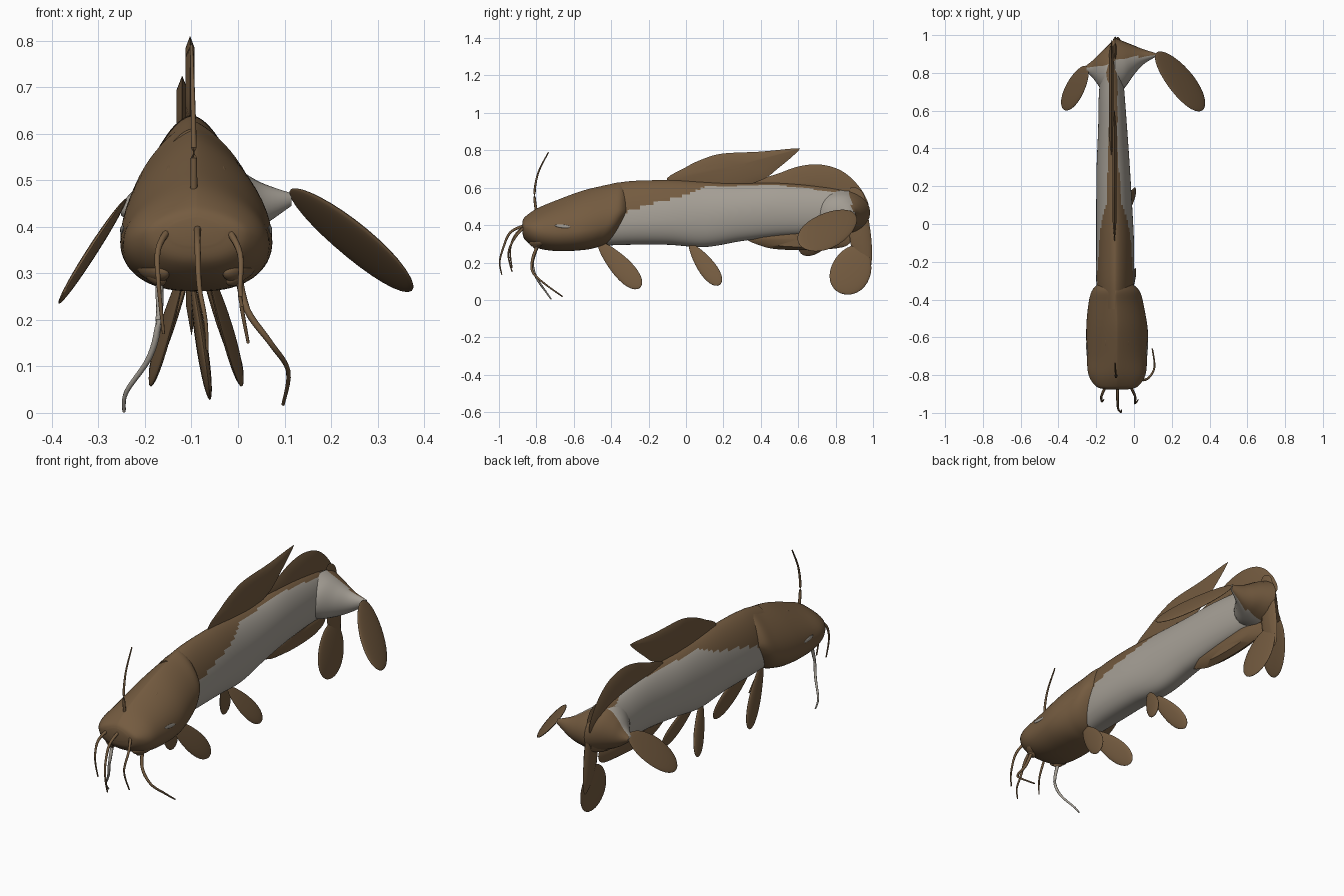
import bpy, bmesh, math
from mathutils import Vector

if "Cube" in bpy.data.objects:
    bpy.data.objects.remove(bpy.data.objects["Cube"])


def material(name, rgb):
    m = bpy.data.materials.new(name)
    m.diffuse_color = (*rgb, 1)
    m.use_nodes = True
    m.node_tree.nodes["Principled BSDF"].inputs["Base Color"].default_value = m.diffuse_color
    return m


BROWN = material("brown skin", (0.175, 0.105, 0.051))
GREY = material("pale grey skin", (0.38, 0.35, 0.305))


def finish(name, bm, rule=None, mats=(BROWN, GREY), angle=50):
    bmesh.ops.recalc_face_normals(bm, faces=bm.faces)
    bm.normal_update()
    if rule:
        for f in bm.faces:
            f.material_index = 1 if rule(f) else 0
    me = bpy.data.meshes.new(name)
    bm.to_mesh(me)
    bm.free()
    ob = bpy.data.objects.new(name, me)
    bpy.context.collection.objects.link(ob)
    for m in mats:
        me.materials.append(m)
    bpy.ops.object.select_all(action='DESELECT')
    ob.select_set(True)
    bpy.context.view_layer.objects.active = ob
    bpy.ops.object.shade_smooth_by_angle(angle=math.radians(angle))
    return ob


def smooth(points, steps, closed=False):
    """Catmull-Rom through points of any size."""
    n, out = len(points), []
    for i in range(n if closed else n - 1):
        p = [points[(i + k) % n] if closed else points[min(max(i + k, 0), n - 1)]
             for k in (-1, 0, 1, 2)]
        for s in range(steps):
            t = s / steps
            out.append([0.5 * (2 * b + (c - a) * t + (2 * a - 5 * b + 4 * c - d) * t * t
                               + (3 * b - a - 3 * c + d) * t ** 3) for a, b, c, d in zip(*p)])
    if not closed:
        out.append(list(points[-1]))
    return out


def skin(bm, loops):
    """Quads between successive closed loops, capped at both ends."""
    n = len(loops[0])
    for a, b in zip(loops, loops[1:]):
        for k in range(n):
            bm.faces.new((a[k], a[(k + 1) % n], b[(k + 1) % n], b[k]))
    bm.faces.new(loops[0])
    bm.faces.new(loops[-1])


def loft(name, rings, steps, rule=None, taper=1.25, seg=64, slant=0):
    """Rings are (y, centre x, half width, top, bottom, height of widest point)."""
    bm, loops = bmesh.new(), []
    for y, cx, w, zt, zb, zw in smooth(rings, steps):
        loop = []
        for k in range(seg):
            a = 2 * math.pi * k / seg
            c, s = math.cos(a), math.sin(a)
            x = cx + w * math.copysign(abs(c) ** (taper if s > 0 else 0.8), c)
            z = zw + s * ((zt - zw) if s > 0 else (zw - zb))
            lean = slant * (z - 0.47) * min(max((y + 0.6) / 0.2, 0), 1)
            loop.append(bm.verts.new((x, y + min(lean, 0), z)))
        loops.append(loop)
    skin(bm, loops)
    return finish(name, bm, rule)


def flank(f):
    """Grey flank below a boundary line that rises toward the tail."""
    c = f.calc_center_median()
    if not -0.42 < c.y < 0.84 or (abs(c.x + 0.108) < 0.02 and c.z > 0.5):
        return False
    line = [(-0.42, 0.4), (-0.35, 0.46), (-0.2, 0.51), (0, 0.56), (0.1, 0.605), (0.7, 0.62), (0.84, 0.55)]
    for (y0, z0), (y1, z1) in zip(line, line[1:]):
        if y0 <= c.y <= y1:
            return c.z < z0 + (z1 - z0) * (c.y - y0) / (y1 - y0)


# body and head
loft("body", [(-0.45, -.1, .09, .61, .29, .42), (-0.3, -.1, .1, .635, .295, .42),
              (-0.1, -.1, .1, .64, .295, .43), (0.1, -.105, .095, .632, .283, .44),
              (0.3, -.11, .088, .625, .315, .46), (0.5, -.113, .077, .625, .34, .47),
              (0.7, -.118, .067, .61, .35, .47), (0.85, -.115, .05, .585, .35, .47),
              (0.95, -.1, .02, .54, .38, .46)], 28, flank)
loft("head", [(-0.875, -.09, .06, .42, .36, .39), (-0.86, -.09, .11, .445, .32, .385),
              (-0.8, -.09, .15, .487, .28, .37), (-0.7, -.09, .16, .53, .262, .36),
              (-0.55, -.09, .163, .585, .265, .37), (-0.42, -.095, .15, .615, .275, .39),
              (-0.35, -.097, .13, .628, .30, .42), (-0.31, -.1, .08, .6, .36, .45)],
     6, taper=1.6, slant=0.45)


def flare(name, rings):
    """Tail root drawn out sideways; rings are (x, front y, back y, top, bottom)."""
    bm, loops = bmesh.new(), []
    for x, y0, y1, zt, zb in smooth(rings, 6):
        loops.append([bm.verts.new((x, (y0 + y1) / 2 + (y1 - y0) / 2 * math.cos(a * math.pi / 12),
                                    (zt + zb) / 2 + (zt - zb) / 2 * math.sin(a * math.pi / 12)))
                      for a in range(24)])
    skin(bm, loops)
    finish(name, bm, lambda f: f.normal.y < 0.12)


# flared tail root reaching out to each side paddle
flare("tail_flare_right", [(-.1, .68, .985, .585, .35), (-.05, .72, .965, .56, .36),
                           (0, .79, .945, .525, .375), (.05, .845, .925, .495, .4),
                           (.115, .885, .905, .472, .445)])
flare("tail_flare_left", [(-.1, .66, .985, .585, .35), (-.15, .68, .935, .57, .36),
                          (-.19, .735, .895, .53, .38), (-.22, .775, .865, .485, .4),
                          (-.252, .805, .84, .45, .425)])


def leaf(name, root, tip, width, thick=0.01, taper=0.3, mats=(BROWN,)):
    """Lens-shaped paddle from root to tip, wider toward the tip."""
    root, tip, width = Vector(root), Vector(tip), Vector(width)
    half = (tip - root) / 2
    normal = half.cross(width).normalized() * thick
    bm = bmesh.new()
    bmesh.ops.create_uvsphere(bm, u_segments=28, v_segments=16, radius=1)
    for v in bm.verts:
        u, w, t = v.co
        k = 1 + taper * t
        v.co = (root + tip) / 2 + half * t + width * u * k + normal * w * k
    return finish(name, bm, mats=mats)


# paired fins under the belly
for side, label in ((-1, "left"), (1, "right")):
    X = -0.09
    leaf("pectoral_fin_" + label, (X + side * .025, -.47, .31), (X + side * .1, -.245, .065),
         (0, .04, .036))
    leaf("pelvic_fin_" + label, (X + side * .015, .02, .30), (X + side * .1, .18, .08),
         (0, .038, .025))

# side paddles and lower tail lobe
leaf("side_paddle_right", (.112, .895, .468), (.375, .622, .28), (.02, .082, -.06), .012, .1)
leaf("side_paddle_left", (-.25, .835, .44), (-.372, .605, .262), (-.04, .03, -.07), .01, .1)
leaf("lower_tail_lobe", (-.1, .92, .29), (-.06, .845, .03), (0, .105, -.02), .012, .1)


def plate_fin(name, x, outline, thick=0.012):
    """Upright fin: sharp smoothed rim with a thicker middle."""
    pts = smooth(outline, 5, True)
    cy = sum(p[0] for p in pts) / len(pts)
    cz = sum(p[1] for p in pts) / len(pts)
    bm = bmesh.new()
    rim = [bm.verts.new((x, y, z)) for y, z in pts]
    n = len(rim)
    for s in (-1, 1):
        mid = [bm.verts.new((x + s * thick, cy + (y - cy) * .7, cz + (z - cz) * .7))
               for y, z in pts]
        centre = bm.verts.new((x + s * thick, cy, cz))
        for i in range(n):
            j = (i + 1) % n
            bm.faces.new((rim[i], rim[j], mid[j], mid[i]))
            bm.faces.new((mid[i], mid[j], centre))
    finish(name, bm, mats=(BROWN,))


# upright fins
plate_fin("dorsal_fin", -.103, [(-.1, .635), (0, .71), (.1, .757), (.2, .783), (.4, .793),
                                (.585, .81), (.6, .797), (.5, .71), (.39, .635), (.15, .58)], .01)
plate_fin("rear_back_fin", -.12, [(.36, .62), (.5, .678), (.6, .713), (.7, .725), (.8, .705),
                                  (.88, .655), (.95, .57), (.97, .49), (.85, .5), (.6, .57)])
plate_fin("tail_fin", -.1, [(.88, .6), (.945, .575), (.97, .47), (.993, .3), (.985, .17),
                            (.93, .2), (.88, .3), (.87, .5)])
plate_fin("anal_fin", -.112, [(.32, .335), (.4, .29), (.5, .27), (.7, .268), (.86, .29),
                              (.87, .36), (.7, .39), (.45, .39)], .028)


def whisker(name, pts, mat=BROWN, r=0.008):
    """Tapering tube along a smooth path."""
    path = [Vector(p) for p in smooth(pts, 5)]
    bm, loops = bmesh.new(), []
    for i, p in enumerate(path):
        d = path[min(i + 1, len(path) - 1)] - path[max(i - 1, 0)]
        q = d.to_track_quat('Z', 'Y')
        k = r * (1 - .6 * i / (len(path) - 1))
        loops.append([bm.verts.new(p + q @ Vector((k * math.cos(a * math.pi / 4),
                                                   k * math.sin(a * math.pi / 4), 0)))
                      for a in range(8)])
    skin(bm, loops)
    finish(name, bm, mats=(mat,))


# whiskers
whisker("brow_whisker", [(-.095, -.8, .47), (-.095, -.81, .57), (-.097, -.79, .68), (-.1, -.735, .79)])
whisker("nose_whisker_left", [(-.145, -.85, .4), (-.172, -.91, .35), (-.17, -.94, .27), (-.16, -.93, .17)])
whisker("nose_whisker_middle", [(-.087, -.86, .4), (-.087, -.94, .36), (-.083, -.98, .27),
                                (-.07, -.996, .2), (-.066, -.985, .135)])
whisker("nose_whisker_right", [(-.025, -.85, .4), (.005, -.91, .34), (.005, -.95, .25), (.022, -.93, .15)])
whisker("chin_whisker_left", [(-.17, -.79, .3), (-.17, -.82, .2), (-.19, -.8, .12),
                              (-.24, -.75, .045), (-.245, -.72, .003)], GREY, .009)
whisker("chin_whisker_right", [(0, -.79, .3), (.02, -.82, .22), (.07, -.82, .15),
                               (.108, -.76, .09), (.097, -.66, .018)], BROWN, .009)

# knobbly mouth corners, eye slits and nostril slits
for side, label in ((-1, "left"), (1, "right")):
    X = -0.09
    leaf("mouth_corner_" + label, (X + side * .06, -.83, .295), (X + side * .125, -.77, .32),
         (0, .02, -.02), .02, 0)
    leaf("chin_knob_" + label, (X + side * .075, -.81, .275), (X + side * .1, -.79, .31),
         (.02, 0, 0), .02, 0)
    leaf("eye_slit_" + label, (X + side * .157, -.7, .398), (X + side * .161, -.62, .39),
         (0, .001, .009), .004, 0, (GREY,))
    leaf("nostril_slit_" + label, (X + side * .06, -.66, .505), (X + side * .055, -.59, .53),
         (side * .008, 0, 0), .012, 0)
